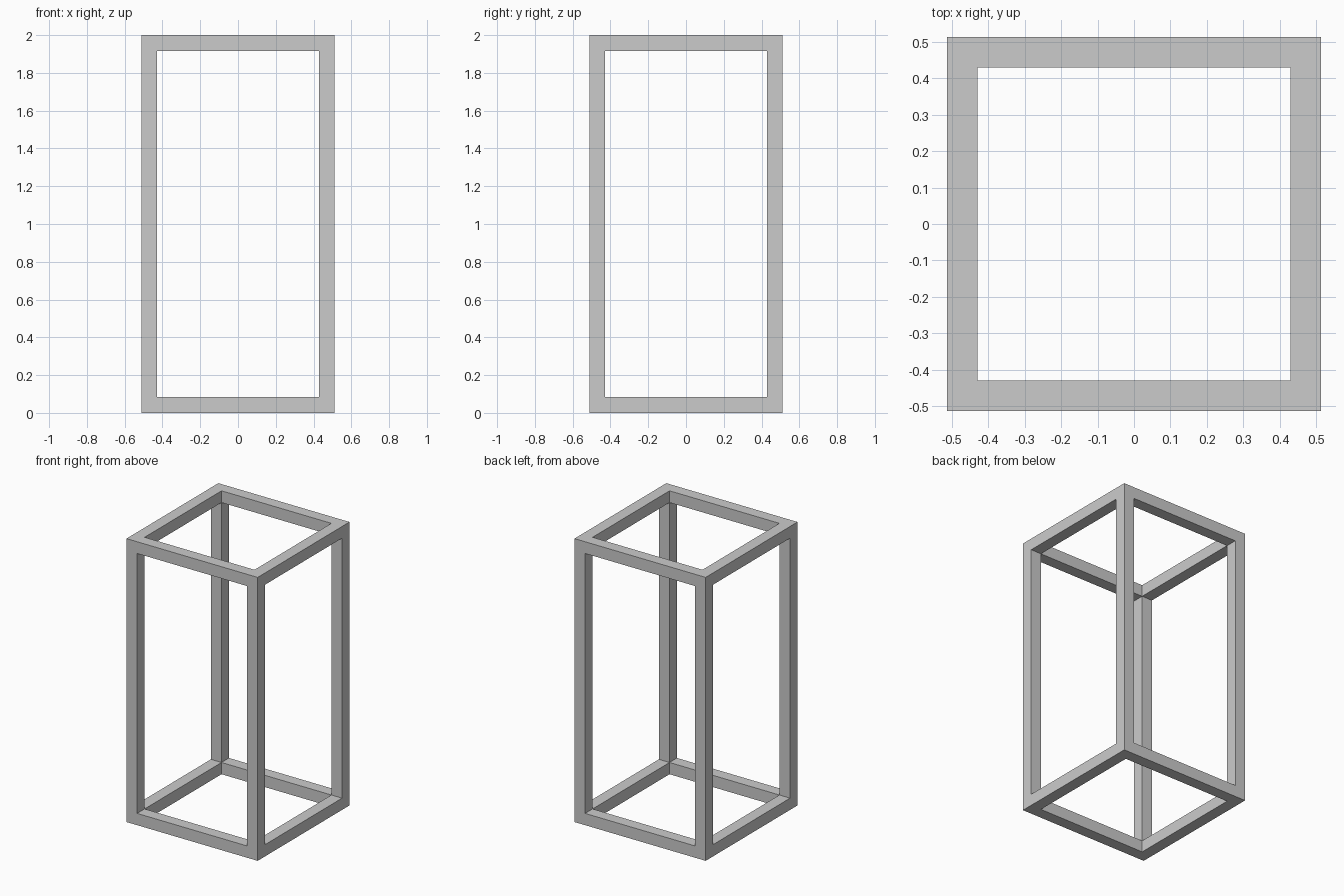
import bpy, bmesh
from itertools import product

if "Cube" in bpy.data.objects:
    bpy.data.objects.remove(bpy.data.objects["Cube"])

HALF, HEIGHT, BAR = 0.512, 2.0, 0.083

# Grid planes along each axis: outer edge, inner edge, inner edge, outer edge
side = [-HALF, -HALF + BAR, HALF - BAR, HALF]
planes = [side, side, [0, BAR, HEIGHT - BAR, HEIGHT]]


def solid(cell):
    """A cell belongs to a bar or corner if at most one axis is in the middle."""
    return all(0 <= c <= 2 for c in cell) and sum(c == 1 for c in cell) <= 1


bm = bmesh.new()
verts = {}


def vert(key):
    if key not in verts:
        verts[key] = bm.verts.new([planes[a][key[a]] for a in range(3)])
    return verts[key]


# Open box frame: one welded skin around the posts, rails and corners
for cell in product(range(3), repeat=3):
    if not solid(cell):
        continue
    for axis, step in product(range(3), (0, 1)):
        neighbour = list(cell)
        neighbour[axis] += 1 if step else -1
        if solid(neighbour):
            continue
        u, v = (axis + 1) % 3, (axis + 2) % 3
        corners = []
        for du, dv in ((0, 0), (1, 0), (1, 1), (0, 1)):
            key = list(cell)
            key[axis] += step
            key[u] += du
            key[v] += dv
            corners.append(vert(tuple(key)))
        bm.faces.new(corners if step else corners[::-1])

mesh = bpy.data.meshes.new("box_frame")
bm.to_mesh(mesh)
bm.free()
frame = bpy.data.objects.new("box_frame", mesh)
bpy.context.collection.objects.link(frame)
